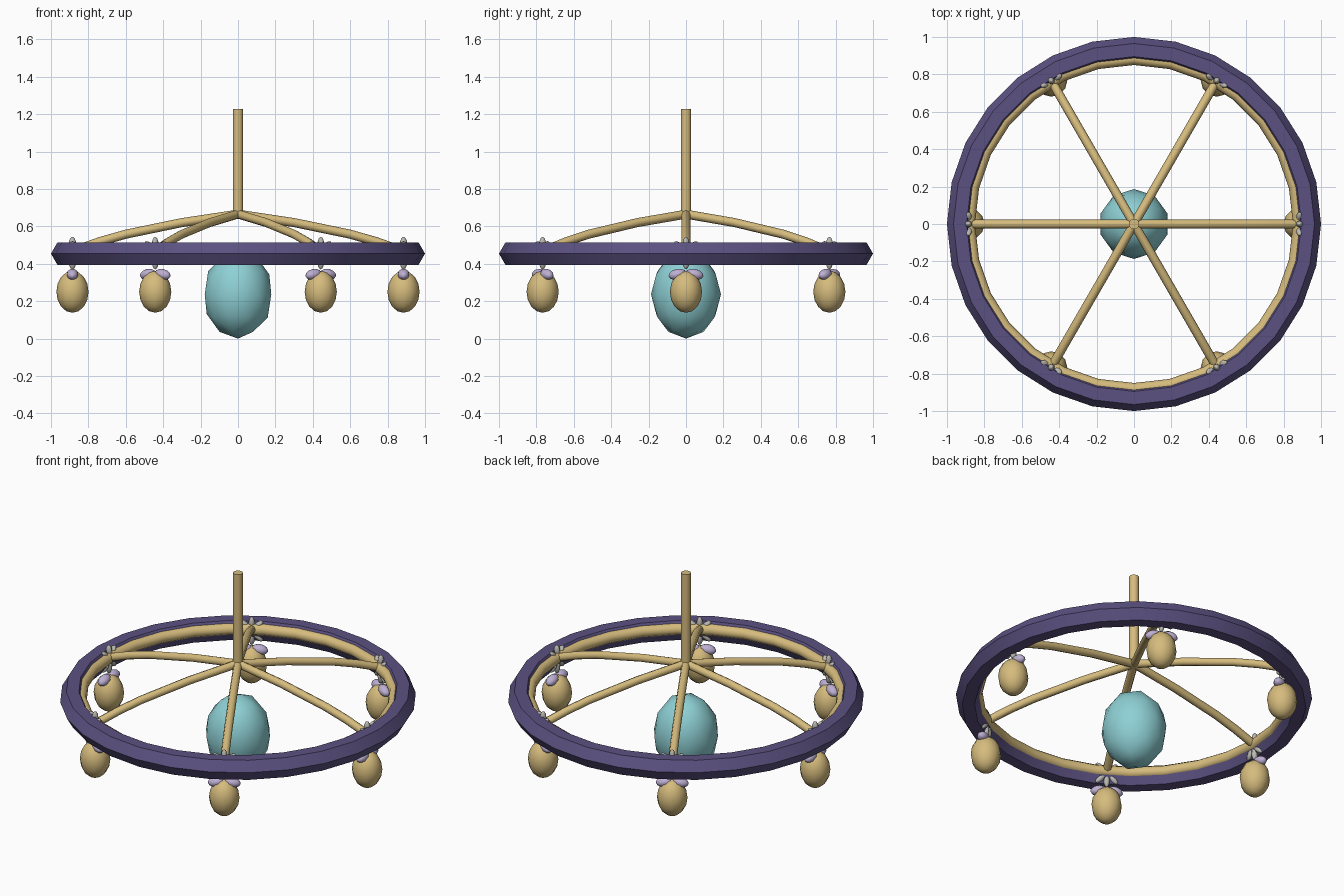
import bpy
import math
from mathutils import Matrix, Vector

cube = bpy.data.objects.get("Cube")
if cube:
    bpy.data.objects.remove(cube)


def material(name, rgb):
    m = bpy.data.materials.new(name)
    m.use_nodes = True
    m.diffuse_color = (*rgb, 1)
    m.node_tree.nodes["Principled BSDF"].inputs["Base Color"].default_value = (*rgb, 1)
    return m


PURPLE = material("dusky purple", (0.105, 0.083, 0.22))
GOLD = material("pale gold", (0.67, 0.50, 0.205))
TEAL = material("soft teal", (0.27, 0.63, 0.66))
LILAC = material("lilac", (0.51, 0.43, 0.65))
GREY = material("warm grey", (0.50, 0.49, 0.44))


def finish(name, mat, angle=40):
    """Name, colour and smooth the active object."""
    ob = bpy.context.object
    ob.name = name
    ob.data.materials.clear()
    ob.data.materials.append(mat)
    bpy.ops.object.shade_smooth_by_angle(angle=math.radians(angle))
    return ob


def ring(name, mat, major, minor, z, sides):
    bpy.ops.mesh.primitive_torus_add(major_segments=28, minor_segments=sides,
                                     major_radius=major, minor_radius=minor, location=(0, 0, z))
    finish(name, mat)


def ellipsoid(name, mat, matrix, size, segments=12, rings=8):
    bpy.ops.mesh.primitive_uv_sphere_add(segments=segments, ring_count=rings, radius=1)
    ob = finish(name, mat, 60)
    ob.matrix_world = matrix @ Matrix.Diagonal((*size, 1))


def tube(name, mat, points, radius):
    curve = bpy.data.curves.new(name, "CURVE")
    curve.dimensions = "3D"
    curve.bevel_depth = radius
    curve.bevel_resolution = 2
    curve.use_fill_caps = True
    spline = curve.splines.new("POLY")
    spline.points.add(len(points) - 1)
    for p, co in zip(spline.points, points):
        p.co = (*co, 1)
    ob = bpy.data.objects.new(name, curve)
    bpy.context.collection.objects.link(ob)
    bpy.ops.object.select_all(action="DESELECT")
    ob.select_set(True)
    bpy.context.view_layer.objects.active = ob
    bpy.ops.object.convert(target="MESH")
    finish(name, mat, 50)


# Outer rim and the gold band inside it
ring("outer_rim", PURPLE, 0.93, 0.07, 0.454, 6)
ring("inner_band", GOLD, 0.885, 0.035, 0.468, 10)

# Hanging post
bpy.ops.mesh.primitive_cylinder_add(vertices=12, radius=0.028, depth=0.58, location=(0, 0, 0.938))
finish("post", GOLD)

# Central globe
bpy.ops.mesh.primitive_ico_sphere_add(subdivisions=2, radius=1, location=(0, 0, 0.237))
bpy.context.object.scale = (0.187, 0.187, 0.237)
finish("central_globe", TEAL)

# Six arms, each ending in an ornament and a small lamp
ARM = [(0, 0.665), (0.3, 0.62), (0.6, 0.558), (0.74, 0.518), (0.88, 0.468)]
for i in range(6):
    turn = Matrix.Rotation(math.radians(60 * i), 4, "Z")
    tube(f"arm_{i + 1}", GOLD, [turn @ Vector((r, 0, z)) for r, z in ARM], 0.024)

    def place(y, z, tilt=0):
        return turn @ Matrix.Translation((0.885, y, z)) @ Matrix.Rotation(tilt, 4, "X")

    ellipsoid(f"lamp_{i + 1}", GOLD, place(0, 0.25), (0.086, 0.086, 0.112))
    # Pair of collar lobes drooping outwards
    for side in (-1, 1):
        ellipsoid(f"collar_lobe_{i + 1}", LILAC, place(side * 0.045, 0.343, -side * 0.2),
                  (0.032, 0.049, 0.029), 10, 6)
    # Fan of petals through the rim
    for k in range(8):
        a = math.radians(45 * k)
        ellipsoid(f"petal_{i + 1}", GREY,
                  place(-0.045 * math.sin(a), 0.457 + 0.045 * math.cos(a), a),
                  (0.02, 0.018, 0.042), 8, 6)
